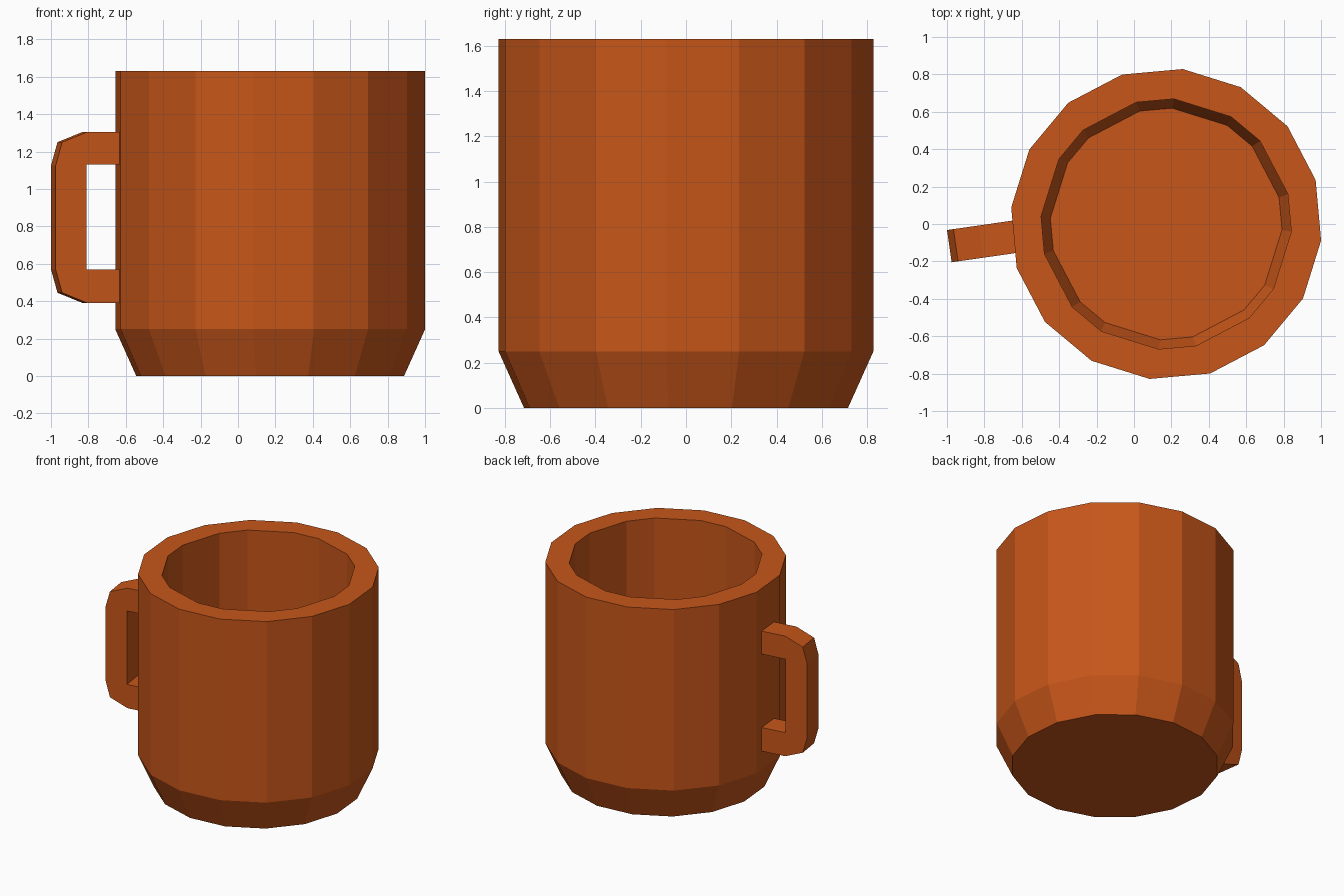
import bpy, bmesh
from math import cos, sin, radians

if "Cube" in bpy.data.objects:
    bpy.data.objects.remove(bpy.data.objects["Cube"])

mat = bpy.data.materials.new("orange_glaze")
mat.diffuse_color = (0.57, 0.093, 0.01, 1)
mat.use_nodes = True
mat.node_tree.nodes["Principled BSDF"].inputs["Base Color"].default_value = mat.diffuse_color


def finish(bm, name):
    bmesh.ops.recalc_face_normals(bm, faces=bm.faces)
    mesh = bpy.data.meshes.new(name)
    bm.to_mesh(mesh)
    bm.free()
    mesh.materials.append(mat)
    obj = bpy.data.objects.new(name, mesh)
    bpy.context.collection.objects.link(obj)
    return obj


# Cup body: 16-sided rings from the base, over the rim and down to the inner floor
SIDES, CX, START = 16, 0.172, -6.1
rings = [  # radius, height, alternating angle shift of the inner corners
    (0.72, 0.0, 0), (0.833, 0.25, 0), (0.833, 1.63, 0),
    (0.67, 1.63, 2.6), (0.67, 0.285, 2.6), (0.62, 0.165, 3.2),
]
bm = bmesh.new()
loops = []
for r, z, shift in rings:
    loop = []
    for k in range(SIDES):
        a = radians(START + 360 / SIDES * k + (shift if k % 2 == 0 else -shift))
        loop.append(bm.verts.new((CX + r * cos(a), r * sin(a), z)))
    loops.append(loop)
for low, high in zip(loops, loops[1:]):
    for k in range(SIDES):
        n = (k + 1) % SIDES
        bm.faces.new((low[k], low[n], high[n], high[k]))
bm.faces.new(loops[0])
bm.faces.new(loops[-1])
finish(bm, "cup_body")

# Handle: chamfered C profile (distance from wall, height) extruded to its width
profile = [
    (-0.005, 1.305), (0.183, 1.305), (0.319, 1.25), (0.354, 1.125),
    (0.354, 0.57), (0.319, 0.445), (0.183, 0.39), (-0.005, 0.39),
    (-0.005, 0.57), (0.187, 0.57), (0.187, 1.13), (-0.005, 1.13),
]
WIDTH = 0.174
ang = radians(188.2)
dx, dy = cos(ang), sin(ang)
bm = bmesh.new()
face = bm.faces.new([
    bm.verts.new((-0.637 + u * dx + dy * WIDTH / 2, -0.068 + u * dy - dx * WIDTH / 2, z))
    for u, z in profile])
ext = bmesh.ops.extrude_face_region(bm, geom=[face], use_keep_orig=True)
bmesh.ops.translate(bm, vec=(-dy * WIDTH, dx * WIDTH, 0),
                    verts=[g for g in ext["geom"] if isinstance(g, bmesh.types.BMVert)])
finish(bm, "handle")
